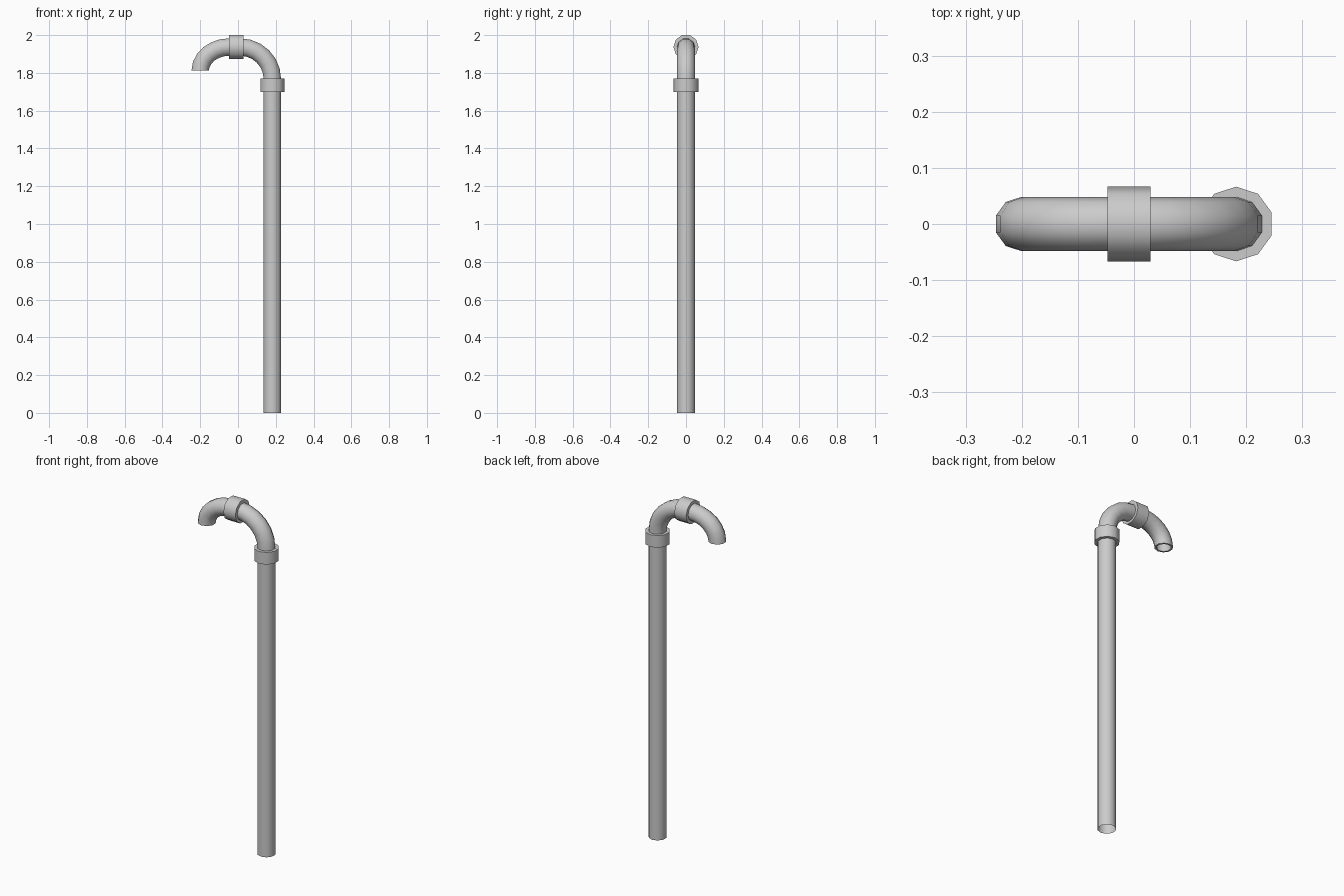
import bpy, bmesh, math

if "Cube" in bpy.data.objects:
    bpy.data.objects.remove(bpy.data.objects["Cube"])

SIDES = 10
POLE_X, TOP_Z, MID_X = 0.182, 1.937, -0.009
R_TUBE, R_BORE, R_COLLAR = 0.0485, 0.038, 0.0665


def sweep(name, stations, closed=False):
    """Skin decagon rings; each station is (x, z, normal angle in xz, radius)."""
    bm = bmesh.new()
    rings = []
    for x, z, a, r in stations:
        ring = []
        for k in range(SIDES):
            t = math.radians(18) + math.tau * k / SIDES
            u = r * math.cos(t)
            ring.append(bm.verts.new((x + u * math.cos(a), r * math.sin(t), z + u * math.sin(a))))
        rings.append(ring)
    pairs = list(zip(rings, rings[1:]))
    if closed:
        pairs.append((rings[-1], rings[0]))
    for p, q in pairs:
        for k in range(SIDES):
            j = (k + 1) % SIDES
            bm.faces.new((p[k], p[j], q[j], q[k]))
    bmesh.ops.recalc_face_normals(bm, faces=bm.faces)
    mesh = bpy.data.meshes.new(name)
    bm.to_mesh(mesh)
    bm.free()
    ob = bpy.data.objects.new(name, mesh)
    bpy.context.collection.objects.link(ob)
    bpy.ops.object.select_all(action='DESELECT')
    ob.select_set(True)
    bpy.context.view_layer.objects.active = ob
    bpy.ops.object.shade_smooth_by_angle(angle=math.radians(45))
    return ob


def bend(side, end_x, end_z, a, r, steps=6):
    """Quarter bend from the open lower end up to the top run (side +1 right, -1 left)."""
    b = TOP_Z - end_z
    cx = end_x - side * a
    out = []
    for i in range(steps + 1):
        t = math.pi / 2 * i / steps
        n = math.atan2(math.sin(t) / b, side * math.cos(t) / a)
        out.append((cx + side * a * math.cos(t), end_z + b * math.sin(t), n, r))
    out.append((MID_X, TOP_Z, math.pi / 2, r))
    return out


def collar(name, x0, z0, x1, z1, angle):
    sweep(name, [(x0, z0, angle, R_COLLAR), (x1, z1, angle, R_COLLAR),
                 (x1, z1, angle, R_TUBE - 0.002), (x0, z0, angle, R_TUBE - 0.002)], closed=True)


# Upright pipe, open at the bottom
sweep("pole", [(POLE_X, 0, 0, R_TUBE), (POLE_X, 1.735, 0, R_TUBE)])

# Elbow from the pole to the middle joint
sweep("elbow", [(POLE_X, 1.735, 0, R_TUBE)] + bend(1, POLE_X, 1.767, 0.172, R_TUBE))

# Hollow downturned spout
outer = bend(-1, -0.2, 1.812, 0.155, R_TUBE)
inner = bend(-1, -0.2, 1.812, 0.155, R_BORE)
sweep("spout", outer + inner[::-1], closed=True)

# Joint collars
collar("pole_collar", POLE_X, 1.70, POLE_X, 1.77, 0)
collar("top_collar", MID_X - 0.038, TOP_Z, MID_X + 0.038, TOP_Z, math.pi / 2)
